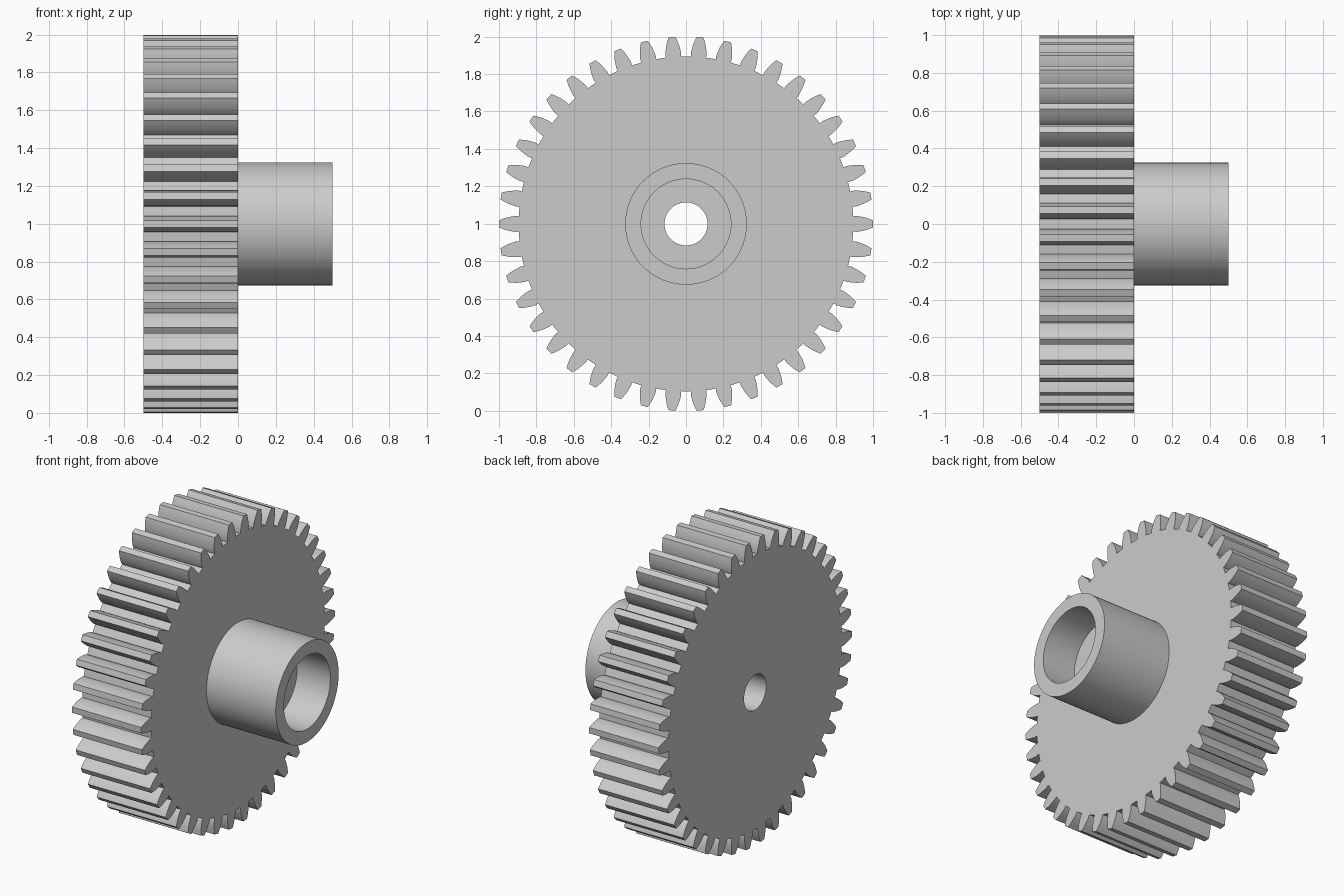
import bpy, bmesh, math
from mathutils import Matrix, Vector

TEETH = 42
CENTRE_Z = 0.999
BORE, HUB, COUNTERBORE, ROOT = 0.115, 0.325, 0.24, 0.895
SEGMENTS = 96

cube = bpy.data.objects.get("Cube")
if cube:
    bpy.data.objects.remove(cube, do_unlink=True)

steel = bpy.data.materials.new("plain_grey")
steel.use_nodes = True
grey = (0.6, 0.6, 0.6, 1)
steel.diffuse_color = grey
steel.node_tree.nodes["Principled BSDF"].inputs["Base Color"].default_value = grey


def finish(name, bm):
    """Turn a bmesh into a smooth shaded object with sharp edges kept."""
    bmesh.ops.recalc_face_normals(bm, faces=bm.faces)
    mesh = bpy.data.meshes.new(name)
    bm.to_mesh(mesh)
    bm.free()
    mesh.materials.append(steel)
    obj = bpy.data.objects.new(name, mesh)
    bpy.context.collection.objects.link(obj)
    obj.location.z = CENTRE_Z
    bpy.ops.object.select_all(action="DESELECT")
    obj.select_set(True)
    bpy.context.view_layer.objects.active = obj
    bpy.ops.object.shade_smooth_by_angle(angle=math.radians(30))
    return obj


def polar(x, radius, angle):
    return Vector((x, radius * math.cos(angle), radius * math.sin(angle)))


def add_loop(bm, points):
    verts = [bm.verts.new(p) for p in points]
    return [bm.edges.new((a, b)) for a, b in zip(verts, verts[1:] + verts[:1])]


# Toothed wheel: tooth flank as radius and half width, repeated round the rim
flank = [(ROOT, 0.041), (0.915, 0.0425), (0.94, 0.038),
         (0.96, 0.0335), (0.98, 0.027), (1.0, 0.019)]
outline = []
for i in range(TEETH):
    mid = math.tau * i / TEETH
    outline += [polar(-0.5, r, mid - w / r) for r, w in flank]
    outline.append(polar(-0.5, 1.0, mid))
    outline += [polar(-0.5, r, mid + w / r) for r, w in reversed(flank)]
    outline.append(polar(-0.5, ROOT, mid + math.pi / TEETH))
hole = [polar(-0.5, BORE, math.tau * i / SEGMENTS) for i in range(SEGMENTS)]

bm = bmesh.new()
edges = add_loop(bm, outline) + add_loop(bm, hole)
bmesh.ops.triangle_fill(bm, edges=edges, use_beauty=True, normal=(-1, 0, 0))
ext = bmesh.ops.extrude_face_region(bm, geom=bm.faces[:], use_keep_orig=True)
moved = [g for g in ext["geom"] if isinstance(g, bmesh.types.BMVert)]
bmesh.ops.translate(bm, verts=moved, vec=(0.5, 0, 0))
finish("gear_wheel", bm)

# Hub: stepped sleeve turned round the shaft axis
profile = [(0, HUB), (0.5, HUB), (0.5, COUNTERBORE),
           (0.26, COUNTERBORE), (0.26, BORE), (0, BORE)]
bm = bmesh.new()
rim = add_loop(bm, [Vector((x, r, 0)) for x, r in profile[:]])
bmesh.ops.spin(bm, geom=rim, cent=(0, 0, 0), axis=(1, 0, 0),
               angle=math.tau, steps=SEGMENTS, use_merge=True)
bmesh.ops.remove_doubles(bm, verts=bm.verts, dist=1e-5)
finish("hub", bm)
